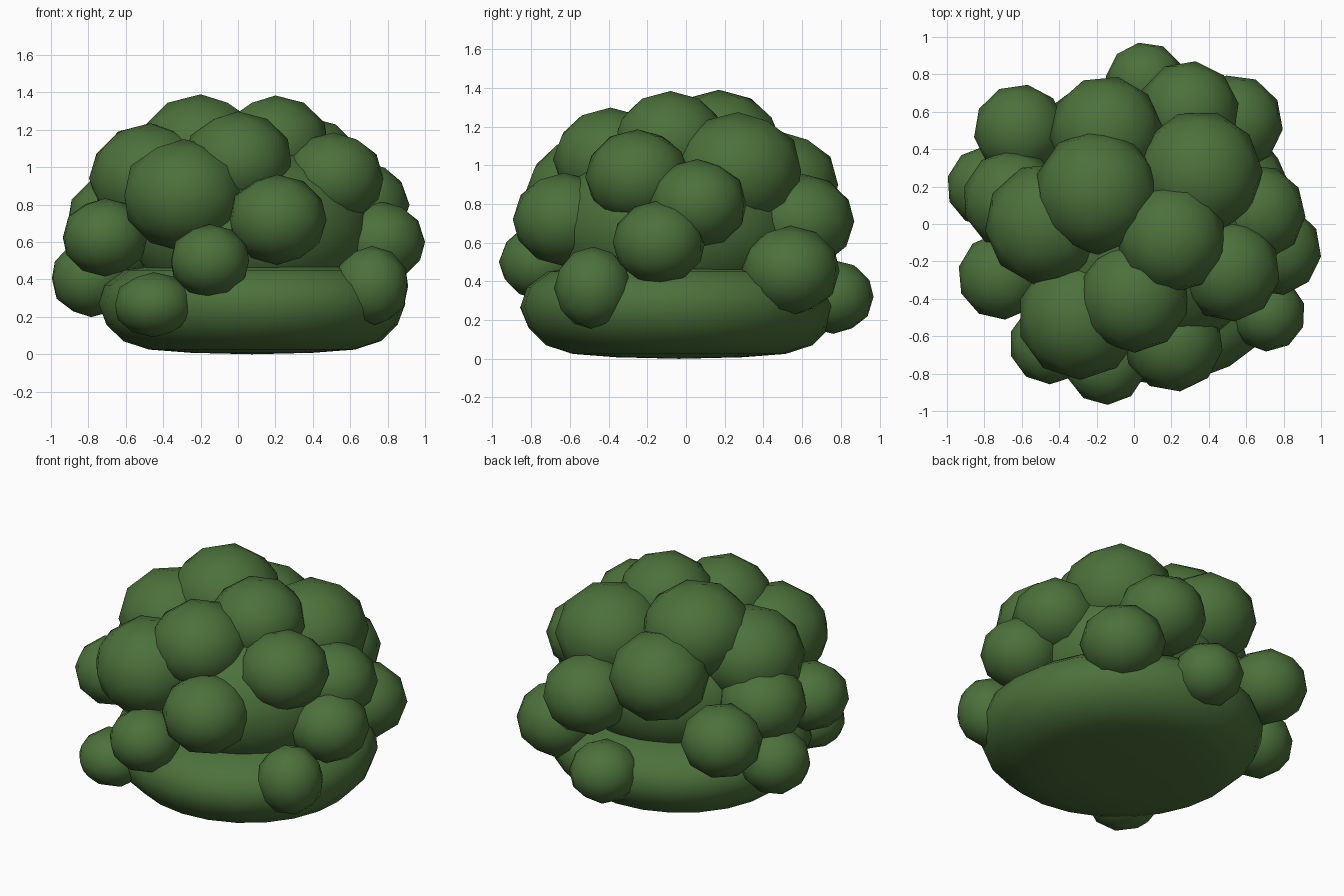
import bpy
import bmesh
import math
import random
from mathutils import Matrix

random.seed(4)

default_cube = bpy.data.objects.get("Cube")
if default_cube:
    bpy.data.objects.remove(default_cube, do_unlink=True)

# One leaf green for the whole bush
green = bpy.data.materials.new("leaf_green")
green.use_nodes = True
colour = (0.072, 0.165, 0.044, 1)
green.diffuse_color = colour
green.node_tree.nodes["Principled BSDF"].inputs["Base Color"].default_value = colour


def finish(name, bm, location):
    """Turn a bmesh into a smooth shaded green object."""
    bmesh.ops.recalc_face_normals(bm, faces=bm.faces)
    for face in bm.faces:
        face.smooth = True
    mesh = bpy.data.meshes.new(name)
    bm.to_mesh(mesh)
    bm.free()
    mesh.materials.append(green)
    obj = bpy.data.objects.new(name, mesh)
    obj.location = location
    bpy.context.collection.objects.link(obj)


def clump(name, x, y, z, radius, squash=0.9, detail=2):
    """Slightly flattened low-poly ball of leaves."""
    bm = bmesh.new()
    bmesh.ops.create_icosphere(bm, subdivisions=detail, radius=radius * 1.01)
    turn = Matrix.Rotation(random.uniform(0, math.tau), 4, "Z")
    bmesh.ops.transform(bm, matrix=Matrix.Diagonal((1, 1, squash, 1)) @ turn, verts=bm.verts)
    finish(name, bm, (x, y, z))


def lathe(name, profile, long_radius, short_radius, angle, location, segments=24):
    """Spin a radius/height profile into a closed oval body, turned about z."""
    bm = bmesh.new()
    points = [bm.verts.new((r, 0, z)) for r, z in profile]
    edges = [bm.edges.new(pair) for pair in zip(points, points[1:])]
    bmesh.ops.spin(bm, geom=points + edges, cent=(0, 0, 0), axis=(0, 0, 1),
                   angle=math.tau, steps=segments)
    bmesh.ops.remove_doubles(bm, verts=bm.verts, dist=0.001)
    oval = Matrix.Diagonal((long_radius, short_radius, 1, 1))
    bmesh.ops.transform(bm, matrix=Matrix.Rotation(angle, 4, "Z") @ oval, verts=bm.verts)
    finish(name, bm, location)


# Broad cushion at the ground, and the rounded core the clumps sit on
lathe("foliage_base",
      [(0, 0), (0.4, 0.008), (0.67, 0.025), (0.84, 0.07), (0.95, 0.16), (1, 0.27),
       (0.96, 0.37), (0.83, 0.45), (0.6, 0.48), (0, 0.49)],
      0.85, 0.79, math.radians(135), (0.075, -0.035, 0))
clump("foliage_core", 0.08, -0.04, 0.67, 0.65, squash=0.72, detail=3)

# Leaf clumps: x, y, z, radius and, where it differs, the flattening
clumps = {
    "crown_clump_rear": (-0.2, 0.17, 1.09, 0.33),
    "crown_clump_front": (0.2, -0.08, 1.12, 0.29),
    "crown_clump_left": (0.35, 0.27, 0.97, 0.335),
    "crown_clump_right": (-0.47, 0, 0.94, 0.325),
    "upper_clump_front": (0, -0.39, 1.03, 0.295),
    "upper_clump_front_left": (0.51, -0.25, 0.94, 0.27),
    "upper_clump_front_right": (-0.29, -0.5, 0.85, 0.33),
    "upper_clump_back": (-0.15, 0.49, 0.9, 0.3),
    "middle_clump_front": (0.21, -0.63, 0.72, 0.265),
    "middle_clump_left": (0.66, 0.06, 0.8, 0.255),
    "middle_clump_back_left": (0.29, 0.6, 0.71, 0.27),
    "middle_clump_back_right": (-0.61, 0.5, 0.6, 0.245),
    "middle_clump_right": (-0.65, 0.13, 0.72, 0.265),
    "side_clump_right": (-0.71, -0.28, 0.625, 0.23),
    "side_clump_left": (0.76, -0.14, 0.6, 0.24),
    "side_clump_back_left": (0.54, 0.54, 0.455, 0.255),
    "low_clump_front": (-0.15, -0.75, 0.5, 0.215),
    "low_clump_front_right": (-0.45, -0.64, 0.265, 0.215, 0.8),
    "low_clump_front_left": (0.715, -0.48, 0.365, 0.2, 1.06),
    "low_clump_right": (-0.785, 0.2, 0.405, 0.215, 0.95),
    "low_clump_back": (0.06, 0.76, 0.32, 0.21),
}
for name, shape in clumps.items():
    clump(name, *shape)
